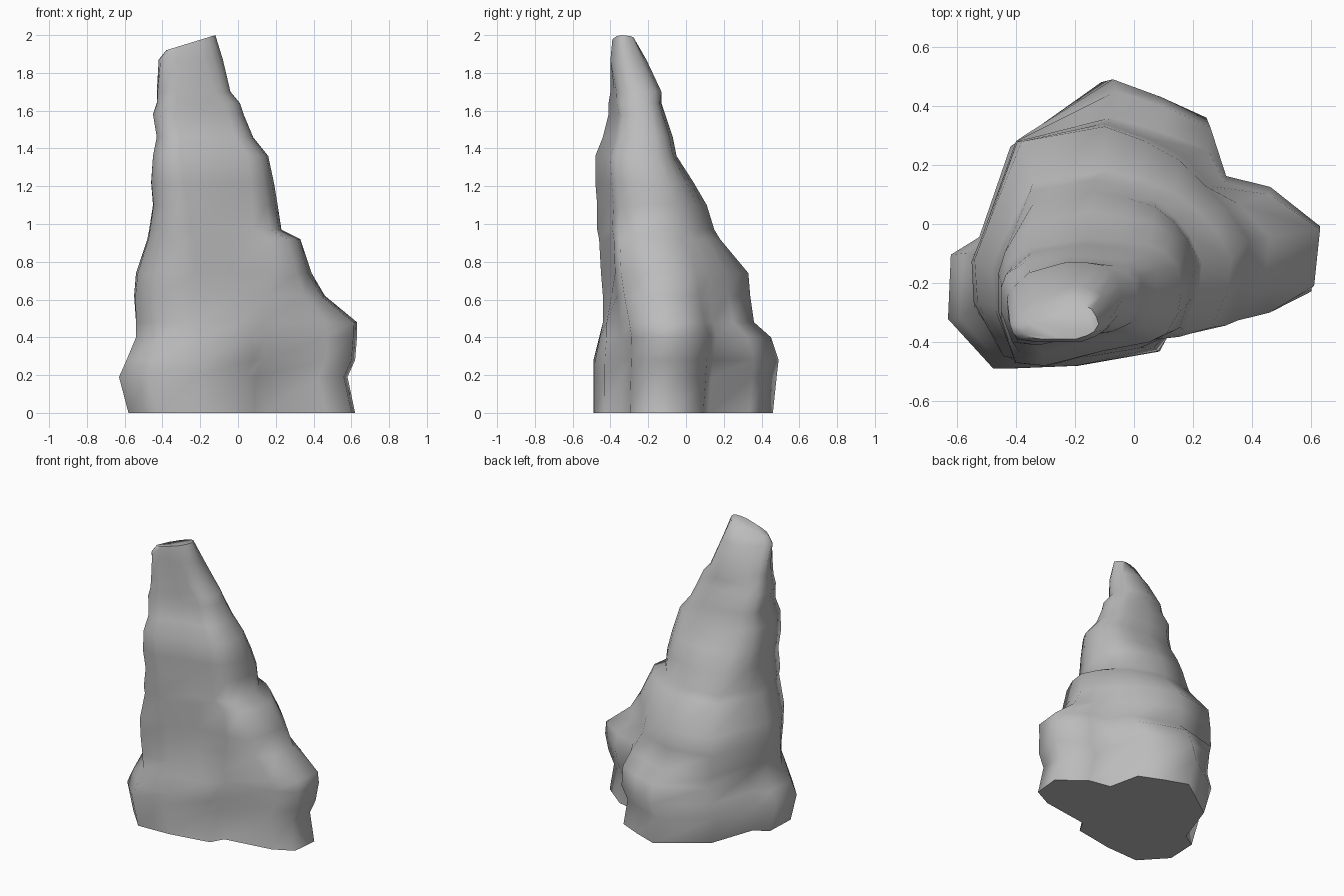
import bpy
import bmesh
from math import radians

# Remove the default cube
cube = bpy.data.objects.get("Cube")
if cube:
    bpy.data.objects.remove(cube, do_unlink=True)

# Outlines of the rock, counter-clockwise from the front left corner
FOOTPRINT = [
    (-.47, -.49), (-.22, -.48), (.07, -.43), (.12, -.34), (.47, -.29),
    (.61, -.22), (.63, -.03), (.45, .11), (.29, .14), (.24, .36),
    (.08, .43), (-.09, .49), (-.41, .27), (-.52, -.04), (-.62, -.1), (-.63, -.32),
]
TERRACE = [
    (-.43, -.44), (-.22, -.44), (.02, -.42), (.13, -.35), (.46, -.3),
    (.61, -.21), (.63, -.02), (.46, .1), (.31, .14), (.25, .25),
    (.1, .31), (-.08, .36), (-.4, .28), (-.5, -.03), (-.54, -.13), (-.54, -.27),
]
SHOULDER = [
    (-.44, -.45), (-.22, -.45), (-.03, -.39), (.17, -.38), (.31, -.35),
    (.37, -.2), (.39, -.06), (.31, .05), (.24, .12), (.15, .21),
    (.03, .28), (-.1, .33), (-.38, .28), (-.5, -.03), (-.54, -.13), (-.53, -.27),
]
NECK = [
    (-.4, -.47), (-.3, -.48), (-.1, -.43), (.06, -.4), (.12, -.37),
    (.16, -.3), (.17, -.23), (.16, -.15), (.12, -.1), (.06, -.07),
    (-.03, -.06), (-.15, -.05), (-.35, -.08), (-.43, -.14), (-.45, -.2), (-.45, -.32),
]
SUMMIT = [
    (-.39, -.39), (-.33, -.4), (-.25, -.4), (-.18, -.4), (-.13, -.38),
    (-.1, -.36), (-.08, -.32), (-.09, -.28), (-.11, -.24), (-.14, -.22),
    (-.19, -.21), (-.25, -.22), (-.34, -.26), (-.39, -.31), (-.42, -.34), (-.41, -.37),
]
SECTIONS = [
    (0, FOOTPRINT), (.32, FOOTPRINT), (.48, TERRACE), (.7, SHOULDER),
    (1.36, NECK), (1.6, NECK), (1.87, SUMMIT), (2, SUMMIT),
]

# Ledges of the spire: height, x range, y range
LEDGES = [
    (0, -.58, .62, -.49, .46),
    (.19, -.63, .58, -.49, .48),
    (.28, -.59, .62, -.49, .49),
    (.4, -.54, .63, -.46, .45),
    (.48, -.54, .63, -.44, .36),
    (.62, -.55, .46, -.44, .34),
    (.74, -.54, .39, -.45, .33),
    (.92, -.48, .33, -.46, .18),
    (.97, -.47, .23, -.47, .15),
    (1.1, -.45, .21, -.47, .11),
    (1.22, -.46, .19, -.48, .04),
    (1.36, -.45, .16, -.48, -.05),
    (1.46, -.43, .08, -.44, -.07),
    (1.58, -.45, .03, -.41, -.11),
    (1.64, -.43, .01, -.41, -.13),
    (1.7, -.43, -.04, -.4, -.13),
    (1.87, -.42, -.08, -.4, -.21),
    (1.96, -.38, -.12, -.39, -.27),
]


def normalise(points):
    """Stretch an outline so that it fills the unit square."""
    axes = []
    for values in zip(*points):
        low, high = min(values), max(values)
        axes.append([(v - low) / (high - low) for v in values])
    return list(zip(*axes))


def blend(first, second, amount):
    """Mix two outlines point by point."""
    return normalise([
        (a[0] + (b[0] - a[0]) * amount, a[1] + (b[1] - a[1]) * amount)
        for a, b in zip(normalise(first), normalise(second))
    ])


def outline_at(z):
    """Outline of the rock at a height, filling the unit square."""
    for (low, first), (high, second) in zip(SECTIONS, SECTIONS[1:]):
        if z <= high:
            return blend(first, second, (z - low) / (high - low))


def make_material(name, colour):
    material = bpy.data.materials.new(name)
    material.use_nodes = True
    material.diffuse_color = colour
    material.node_tree.nodes["Principled BSDF"].inputs["Base Color"].default_value = colour
    return material


# Rock spire: one ring of vertices per ledge, bridged into walls
bm = bmesh.new()
rings = []
for z, left, right, front, back in LEDGES:
    ring = []
    for u, v in outline_at(z):
        # The summit slants up towards its left side
        lift = (u - .5) * .08 if z == LEDGES[-1][0] else 0
        x = left + (right - left) * u
        y = front + (back - front) * v
        ring.append(bm.verts.new((x, y, z + lift)))
    rings.append(ring)

count = len(FOOTPRINT)
for lower, upper in zip(rings, rings[1:]):
    for i in range(count):
        j = (i + 1) % count
        bm.faces.new((lower[i], lower[j], upper[j], upper[i]))

# Flat underside and slanted summit
bm.faces.new(reversed(rings[0]))
bm.faces.new(rings[-1])
bmesh.ops.recalc_face_normals(bm, faces=bm.faces[:])

mesh = bpy.data.meshes.new("rock_spire")
bm.to_mesh(mesh)
bm.free()
mesh.materials.append(make_material("stone grey", (.5, .5, .5, 1)))
rock = bpy.data.objects.new("rock_spire", mesh)
bpy.context.collection.objects.link(rock)

# Smooth stone with a crisp edge around the underside
bpy.ops.object.select_all(action="DESELECT")
rock.select_set(True)
bpy.context.view_layer.objects.active = rock
bpy.ops.object.shade_smooth_by_angle(angle=radians(72))
